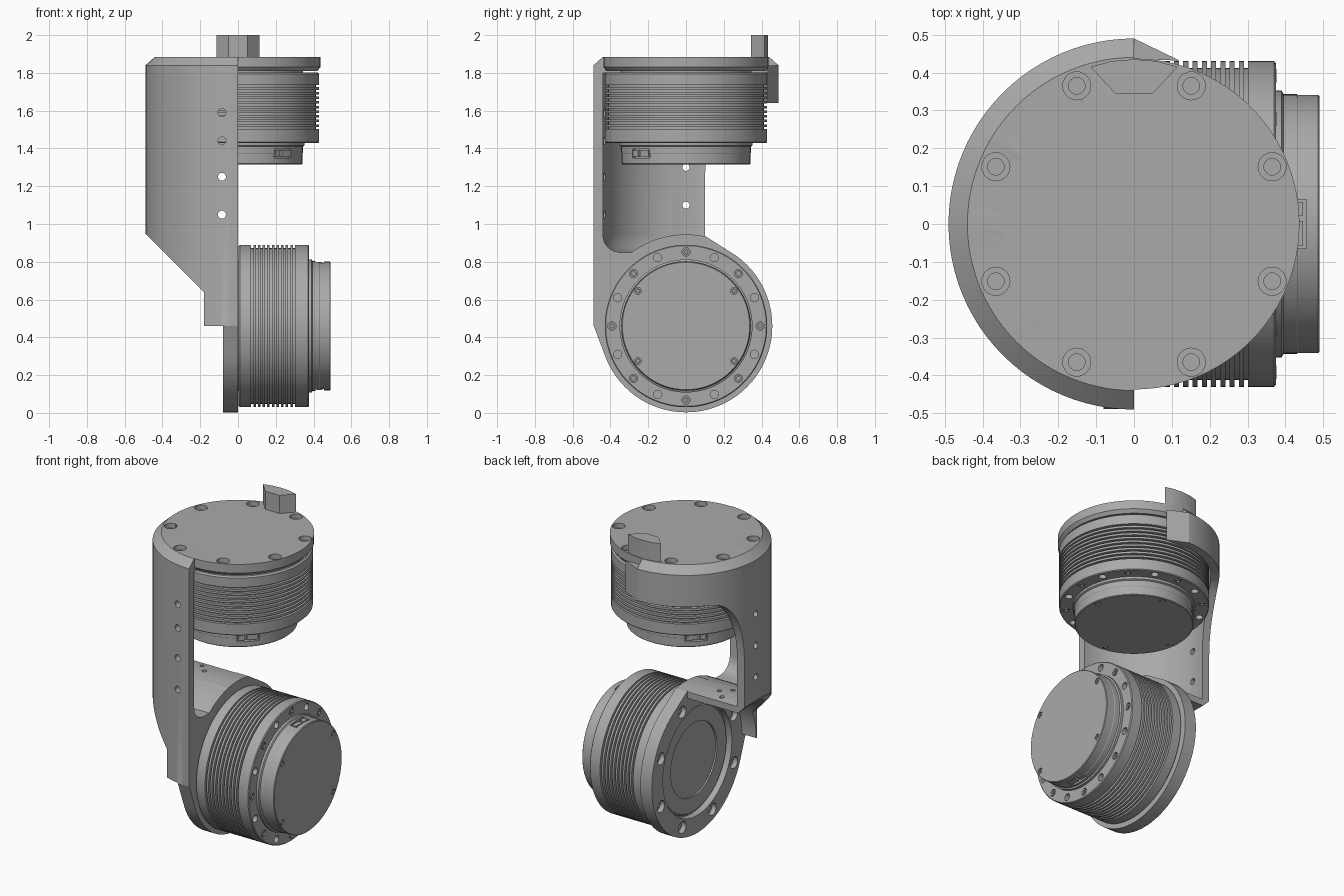
import bpy, bmesh, math
from math import cos, sin, pi, radians
from mathutils import Matrix, Vector

old = bpy.data.objects.get("Cube")
if old:
    bpy.data.objects.remove(old, do_unlink=True)

grey = bpy.data.materials.new("machined grey")
grey.use_nodes = True
GREY = (0.4, 0.4, 0.4, 1)
grey.diffuse_color = GREY
grey.node_tree.nodes["Principled BSDF"].inputs["Base Color"].default_value = GREY

AXIS = 0.46                                  # height of the lower joint axis
TOP = 1.885                                  # height of the upper flange face
ALONG_X = Matrix.Translation((0, 0, AXIS)) @ Matrix.Rotation(pi / 2, 4, 'Y')
UPPER = Matrix.Translation((0, 0, TOP)) @ Matrix.Rotation(pi, 4, 'X') @ Matrix.Rotation(pi / 4, 4, 'Z')
LOWER = Matrix.Translation((-0.08, 0, AXIS)) @ Matrix.Rotation(pi / 2, 4, 'Y')


def finish(name, bm, matrix=Matrix()):
    bm.transform(matrix)
    bmesh.ops.recalc_face_normals(bm, faces=bm.faces)
    mesh = bpy.data.meshes.new(name)
    bm.to_mesh(mesh)
    bm.free()
    mesh.materials.append(grey)
    obj = bpy.data.objects.new(name, mesh)
    bpy.context.collection.objects.link(obj)
    return obj


def lathe(name, profile, matrix=Matrix(), steps=96):
    bm = bmesh.new()
    vs = [bm.verts.new((r, 0, h)) for r, h in profile]
    edges = [bm.edges.new(pair) for pair in zip(vs, vs[1:])]
    bmesh.ops.spin(bm, geom=vs + edges, cent=(0, 0, 0), axis=(0, 0, 1),
                   angle=2 * pi, steps=steps, use_duplicate=False)
    bmesh.ops.remove_doubles(bm, verts=bm.verts, dist=1e-5)
    return finish(name, bm, matrix)


def cyl(name, r, h0, h1, matrix=Matrix(), steps=96):
    return lathe(name, [(0, h0), (r, h0), (r, h1), (0, h1)], matrix, steps)


def prism(name, points, offset):
    """Extrude a closed 3D outline by an offset."""
    bm = bmesh.new()
    face = bm.faces.new([bm.verts.new(p) for p in points])
    new = bmesh.ops.extrude_face_region(bm, geom=[face])["geom"]
    bmesh.ops.translate(bm, vec=offset, verts=[v for v in new if isinstance(v, bmesh.types.BMVert)])
    return finish(name, bm)


def box(name, size, centre, matrix=Matrix()):
    bm = bmesh.new()
    bmesh.ops.create_cube(bm, size=1, matrix=Matrix.Translation(centre) @ Matrix.Diagonal((*size, 1)))
    return finish(name, bm, matrix)


def cut(obj, tool, operation='DIFFERENCE'):
    """Apply a boolean and discard the tool."""
    tool.hide_render = True
    mod = obj.modifiers.new("cut", 'BOOLEAN')
    mod.object, mod.operation, mod.solver = tool, operation, 'EXACT'
    deps = bpy.context.evaluated_depsgraph_get()
    mesh = bpy.data.meshes.new_from_object(obj.evaluated_get(deps))
    obj.modifiers.clear()
    obj.data = mesh
    bpy.data.objects.remove(tool, do_unlink=True)


def join(tools):
    """Merge separate, non-touching cutters into one."""
    bm = bmesh.new()
    for t in tools:
        bm.from_mesh(t.data)
        bpy.data.objects.remove(t, do_unlink=True)
    return finish("cutter", bm)


def smooth(obj):
    bpy.ops.object.select_all(action='DESELECT')
    obj.select_set(True)
    bpy.context.view_layer.objects.active = obj
    bpy.ops.object.shade_smooth_by_angle(angle=radians(28))


def ring(matrix, count, radius, start=0.0):
    for i in range(count):
        a = start + 2 * pi * i / count
        yield matrix @ Matrix.Translation((radius * cos(a), radius * sin(a), 0))


# Elbow bracket: half cylinder trimmed to its side profile
bracket = lathe("elbow_bracket", [(0, 0.4), (0.49, 0.4), (0.49, 1.84), (0.44, TOP), (0, TOP)])
side = [(0, 1.95), (-0.6, 1.95), (-0.6, 1.06), (-0.18, 0.64), (-0.18, AXIS), (0, AXIS)]
cut(bracket, prism("side_profile", [(x, -0.6, z) for x, z in side], Vector((0, 1.2, 0))), 'INTERSECT')

# Upper pocket with a rounded bottom, stopping on the curved floor
fillet = [(0.35 + 0.09 * sin(a), 0.94 - 0.09 * cos(a)) for a in (0, pi / 8, pi / 4, 3 * pi / 8, pi / 2)]
pocket = lathe("pocket", [(0, 0.85)] + fillet + [(0.44, 1.8), (0, 1.8)])
cut(pocket, cyl("floor", 0.485, -0.7, 0.7, ALONG_X))
cut(bracket, pocket)
cut(bracket, cyl("lower_clearance", 0.445, -0.7, -0.08, ALONG_X))

# Rounded window at the back
window = [(0.3 - 0.2 * cos(a), 1.24 + 0.4 * sin(a)) for a in [pi / 16 * i for i in range(9)]]
window += [(0.6, 1.64), (0.6, 0.3), (0.1, 0.3)]
cut(bracket, prism("window", [(-0.7, y, z) for y, z in window], Vector((1, 0, 0))))

# Flanges: full upper disc, and lower disc with tangent shoulders
cut(bracket, lathe("upper_disc", [(0, 1.81), (0.42, 1.81), (0.437, 1.83), (0.437, TOP), (0, TOP)]), 'UNION')
bm = bmesh.new()
for x in (-0.08, 0):
    outline = [(0.457 * cos(a), AXIS + 0.457 * sin(a)) for a in [2 * pi * i / 96 for i in range(96)]]
    for y, z in outline + [(-0.488, AXIS), (-0.1, 0.937), (0.1, 0.937)]:
        bm.verts.new((x, y, z))
hull = bmesh.ops.convex_hull(bm, input=bm.verts)
bmesh.ops.delete(bm, geom=list({v for v in hull["geom_interior"] if isinstance(v, bmesh.types.BMVert)}), context='VERTS')
cut(bracket, finish("lower_disc", bm), 'UNION')

# Shoulder wedge and stop tab
wedge = [(-0.02, 0.435), (0.12, 0.432), (0, 0.49), (-0.02, 0.4895)]
cut(bracket, prism("shoulder", [(x, y, 1.64) for x, y in wedge], Vector((0, 0, 0.2))), 'UNION')
tab = [(-0.05, 0.345), (0.05, 0.345), (0.115, 0.415), (0.06, 0.43), (0, 0.435), (-0.06, 0.43), (-0.115, 0.415)]
cut(bracket, prism("stop_tab", [(x, y, 1.86) for x, y in tab], Vector((0, 0, 0.14))), 'UNION')

# Flange bores and counterbored bolt holes
for m, start in ((UPPER, pi / 8), (LOWER, pi / 8)):
    cut(bracket, cyl("bore", 0.345, -0.02, 0.0805, m))
    cut(bracket, join([cyl("counterbore", 0.037, -0.02, 0.03, p, 24) for p in ring(m, 8, 0.395, start)]))
    cut(bracket, join([cyl("bolt_hole", 0.022, 0.02, 0.06, p, 20) for p in ring(m, 8, 0.395, start)]))

# Small mounting holes through the walls and floor
drills = [cyl("drill", 0.021, 0.4, 0.6, Matrix.Translation((-0.085, 0, z)) @ Matrix.Rotation(pi / 2, 4, 'X'), 20)
          for z in (1.05, 1.25, 1.44, 1.59)]
drills += [cyl("drill", 0.019, -0.6, -0.4, Matrix.Translation((0, 0, z)) @ Matrix.Rotation(pi / 2, 4, 'Y'), 20)
           for z in (1.1, 1.3, 1.5)]
drills += [cyl("drill", 0.014, 0.8, 1.0, p, 16) for p in ring(Matrix.Translation((-0.29, 0, 0)), 4, 0.055)]
cut(bracket, join(drills))
smooth(bracket)


def motor(name, m):
    # Rotor face, finned housing and stepped end cap
    profile = [(0, 0.035), (0.232, 0.035), (0.232, 0.025), (0.325, 0.025), (0.335, 0.04),
               (0.344, 0.04), (0.344, 0.082), (0.42, 0.082), (0.43, 0.09)]
    for i in range(10):
        h = 0.15 + i * 0.0245
        profile += [(0.43, h), (0.412, h), (0.412, h + 0.011), (0.43, h + 0.011)]
    profile += [(0.43, 0.45), (0.425, 0.455), (0.352, 0.455), (0.352, 0.47), (0.343, 0.475),
                (0.343, 0.51), (0.341, 0.513), (0.341, 0.566), (0.337, 0.57), (0, 0.57)]
    body = lathe(name + "_motor", profile, m)
    caps = [p for k in (54, 126, 234, 306) for p in ring(m, 1, 0.315, radians(k))]
    cut(body, join([cyl("hole", 0.022, 0.425, 0.5, p, 20) for p in ring(m, 16, 0.392)]
                   + [cyl("hole", 0.018, 0.56, 0.6, p, 20) for p in caps]))
    cut(body, join([box("port", (0.06, 0.13, 0.046), (s * 0.345, 0, 0.512), m) for s in (-1, 1)]))
    smooth(body)

    # Socket-head screws
    def screw(p, r, h):
        return lathe("screw", [(0, h - 0.03), (r, h - 0.03), (r, h), (r / 2, h), (r / 2, h - 0.012), (0, h - 0.012)], p, 16)
    screws = join([screw(p, 0.018, 0.457) for p in ring(m, 8, 0.392)] + [screw(p, 0.014, 0.568) for p in caps])
    screws.name = name + "_screws"
    smooth(screws)

    # Connector plugs in the two ports
    plugs = join([box("plug", (0.025, w, 0.03), (s * 0.325, y, 0.512), m)
                  for s in (-1, 1) for y, w in ((-0.025, 0.065), (0.04, 0.035))])
    plugs.name = name + "_connectors"


motor("upper", UPPER)
motor("lower", LOWER)
